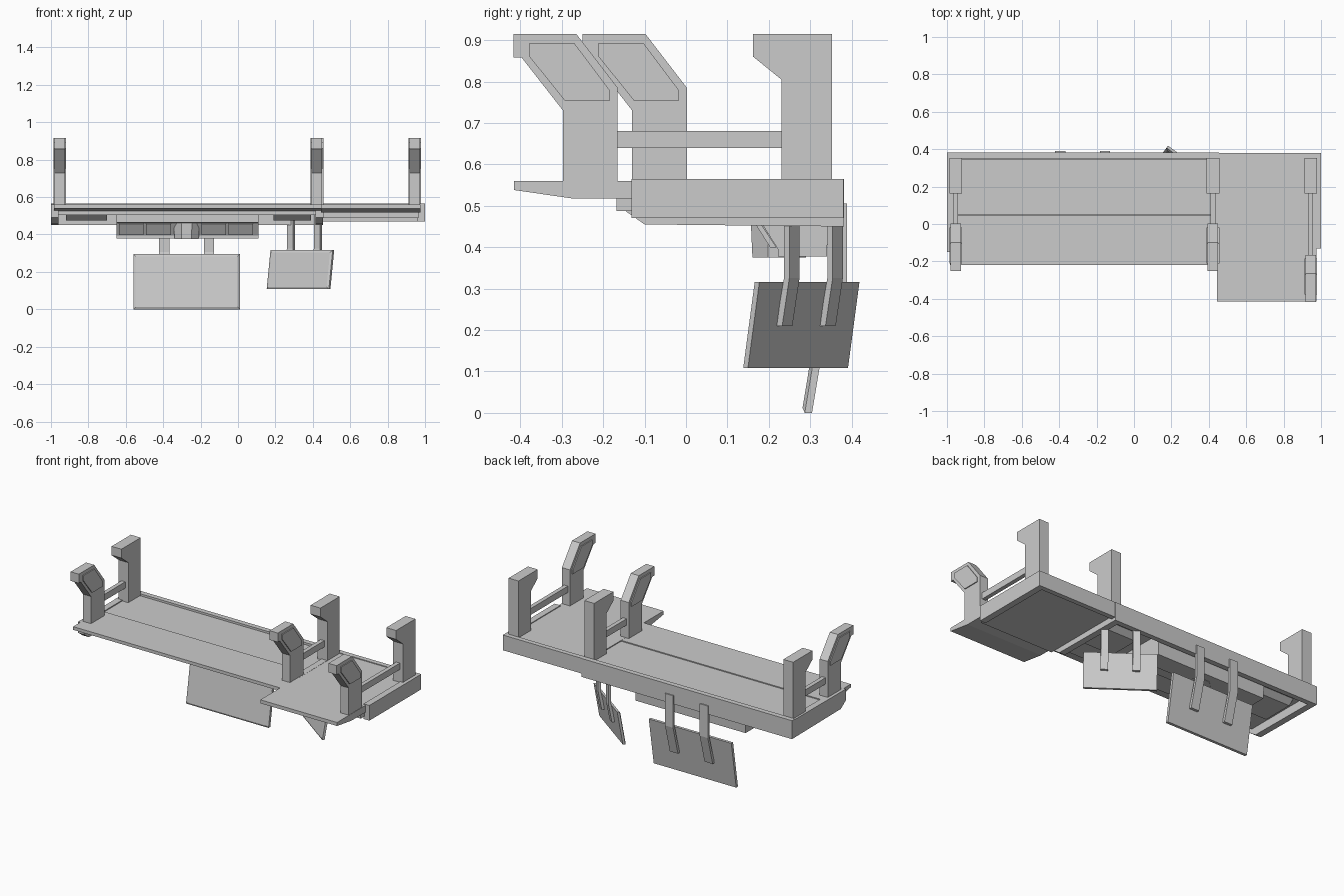
import bpy, bmesh, math
from mathutils import Matrix, Vector

if "Cube" in bpy.data.objects:
    bpy.data.objects.remove(bpy.data.objects["Cube"])


def finish(name, bm, mat=None):
    if mat:
        bm.transform(mat)
    bmesh.ops.recalc_face_normals(bm, faces=bm.faces)
    me = bpy.data.meshes.new(name)
    bm.to_mesh(me)
    bm.free()
    ob = bpy.data.objects.new(name, me)
    bpy.context.collection.objects.link(ob)
    return ob


def prism(name, x0, x1, profile, mat=None):
    """Extrude a (y, z) profile along x."""
    bm = bmesh.new()
    a = [bm.verts.new((x0, y, z)) for y, z in profile]
    b = [bm.verts.new((x1, y, z)) for y, z in profile]
    n = len(a)
    bm.faces.new(a)
    bm.faces.new(b[::-1])
    for i in range(n):
        bm.faces.new((a[i], b[i], b[(i + 1) % n], a[(i + 1) % n]))
    return finish(name, bm, mat)


def box(name, x0, x1, y0, y1, z0, z1):
    return prism(name, x0, x1, [(y0, z0), (y1, z0), (y1, z1), (y0, z1)])


# main deck: two top panels, under tray and surrounding frame
prism("main_deck_front", -0.985, 0.45,
      [(-0.22, 0.56), (-0.22, 0.54), (-0.13, 0.525), (0.045, 0.525), (0.045, 0.56)])
box("main_deck_rear", -0.985, 0.45, 0.047, 0.345, 0.525, 0.555)
box("main_under_tray", -0.96, 0.42, -0.13, 0.35, 0.505, 0.53)
box("main_back_beam", -1, 0.455, 0.35, 0.382, 0.45, 0.565)
end_wall = [(-0.15, 0.56), (-0.15, 0.49), (-0.1, 0.455), (0.38, 0.45), (0.38, 0.562)]
prism("main_end_wall_left", -1, -0.96, end_wall)
prism("main_end_wall_right", 0.415, 0.455, end_wall)
for x0, x1 in ((-0.92, -0.7), (0.19, 0.39)):
    prism("under_tray_pad", x0, x1,
          [(0.0, 0.51), (0.04, 0.476), (0.24, 0.476), (0.28, 0.51)])

# side deck, projecting further to the front
prism("side_deck", 0.445, 0.975,
      [(-0.415, 0.56), (-0.415, 0.538), (-0.27, 0.517), (0.36, 0.517), (0.36, 0.56)])
box("side_deck_under_body", 0.455, 0.965, -0.168, 0.36, 0.487, 0.52)
box("side_back_beam", 0.455, 1, 0.35, 0.38, 0.47, 0.565)
box("side_end_wall", 0.96, 1, -0.132, 0.38, 0.47, 0.565)

# underslung control housing with window pads and a faceted centre boss
prism("control_housing", -0.65, 0.11,
      [(0.05, 0.515), (0.05, 0.465), (0.18, 0.462), (0.222, 0.395),
       (0.222, 0.378), (0.34, 0.378), (0.345, 0.515)])
for x in (-0.57, -0.425, -0.13, 0.015):
    prism("window_pad", x - 0.066, x + 0.066,
          [(0.178, 0.46), (0.168, 0.455), (0.204, 0.398), (0.218, 0.4)])
bm = bmesh.new()
bmesh.ops.create_cone(bm, cap_ends=True, segments=8, radius1=0.07, radius2=0.075, depth=0.105,
                      matrix=Matrix.Translation((-0.275, 0.225, 0.428))
                      @ Matrix.Rotation(math.pi / 8, 4, 'Z'))
finish("centre_boss", bm)

# posts with hooked heads, raised cheek panels and tie bars
rear = [(0.23, 0.55), (0.352, 0.55), (0.352, 0.915), (0.162, 0.915), (0.162, 0.86), (0.23, 0.805)]
front = [(-0.13, 0.55), (0.002, 0.55), (0.002, 0.785), (-0.098, 0.915),
         (-0.25, 0.915), (-0.25, 0.858), (-0.23, 0.858), (-0.13, 0.73)]
cheek = [(-0.211, 0.893), (-0.103, 0.893), (-0.018, 0.78), (-0.018, 0.753),
         (-0.125, 0.753), (-0.211, 0.86)]
for x, dy in ((-0.953, 0), (0.422, 0), (0.945, -0.167)):
    shift = Matrix.Translation((0, dy, 0))
    prism("rear_post", x - 0.034, x + 0.034, rear)
    prism("front_post", x - 0.028, x + 0.028, front, shift)
    prism("front_post_cheek", x - 0.034, x + 0.034, cheek, shift)
    box("tie_bar", x - 0.013, x + 0.013, dy - 0.01, 0.24, 0.64, 0.68)


# hanging tilted boards, each on a pair of bent straps
def hanging_board(name, loc, angle, w, h, t, off, drop, strap_x, strap_w, top):
    mat = Matrix.Translation(loc) @ Matrix.Rotation(angle, 4, 'Z')
    k = 0.165
    bm = bmesh.new()
    loops = []
    for v, inset in ((0, 0), (-t * 0.7, 0), (-t, 0.012)):
        loops.append([bm.verts.new((sx * (w / 2 - inset), v - k * d, -d))
                      for sx, d in ((-1, inset), (1, inset), (1, h - inset), (-1, h - inset))])
    for a, b in zip(loops, loops[1:]):
        for i in range(4):
            j = (i + 1) % 4
            bm.faces.new((a[i], a[j], b[j], b[i]))
    bm.faces.new(loops[0])
    bm.faces.new(loops[-1])
    finish(name, bm, mat)
    s = 0.016
    for x in (-strap_x, strap_x):
        prism(name + "_strap", x - strap_w / 2, x + strap_w / 2,
              [(off, top - loc[2]), (off, 0.01), (-k * drop - 0.002, -drop),
               (-k * drop + s, -drop), (off + s, 0.01), (off + s, top - loc[2])], mat)


hanging_board("large_board", Vector((-0.275, 0.353, 0.295)), 0,
              0.57, 0.295, 0.025, 0.02, 0.17, 0.12, 0.056, 0.505)
hanging_board("small_board", Vector((0.348, 0.298, 0.316)), math.radians(-36),
              0.411, 0.208, 0.02, 0.004, 0.106, 0.089, 0.042, 0.51)
